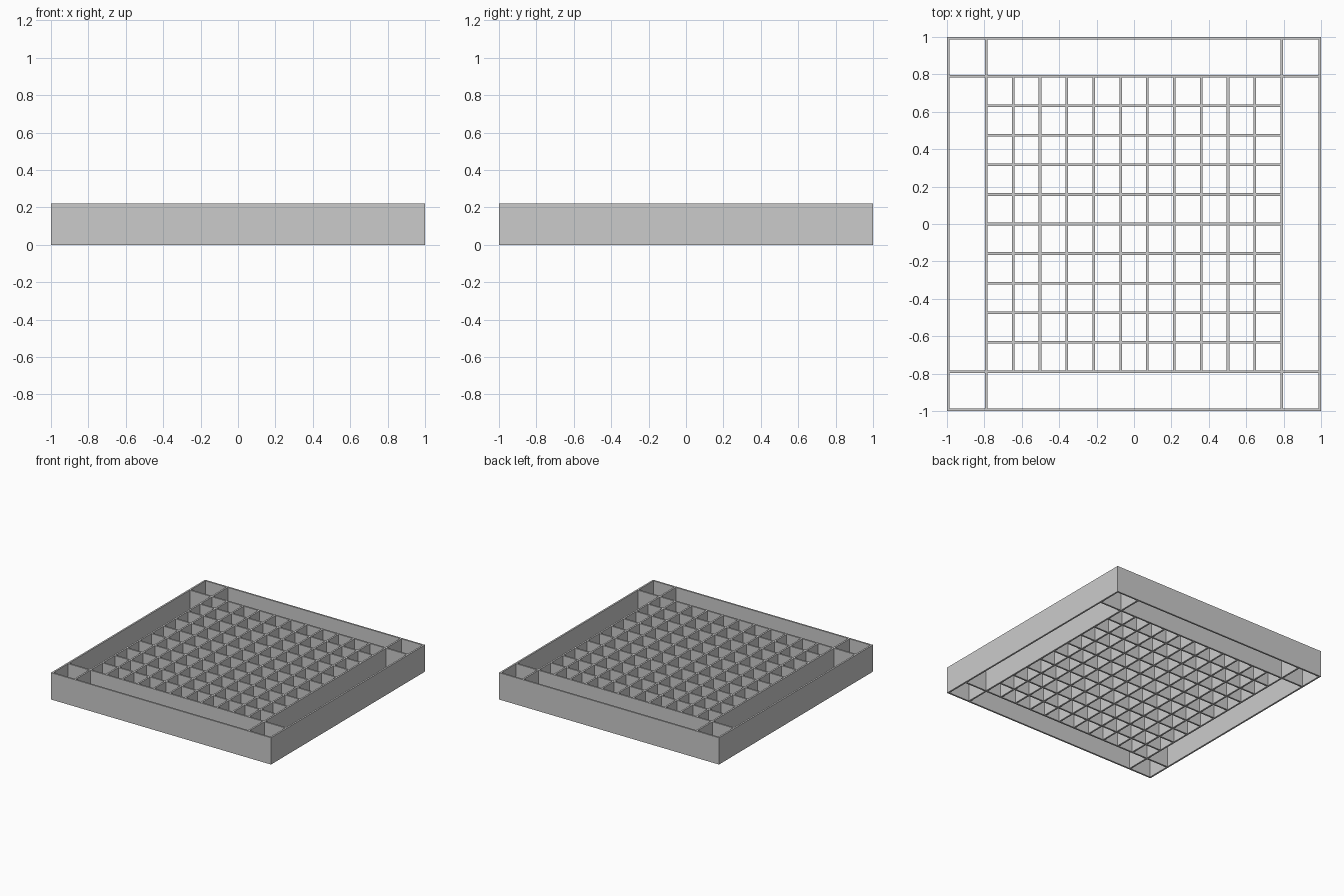
import bpy

cube = bpy.data.objects.get("Cube")
if cube:
    bpy.data.objects.remove(cube, do_unlink=True)

HEIGHT = 0.22
WALL = 0.014
INNER = 0.79      # centre line of the inner square
COLUMNS, ROWS = 11, 10

grey = bpy.data.materials.new("light grey")
grey.use_nodes = True
COLOUR = (0.6, 0.6, 0.6, 1)
grey.diffuse_color = COLOUR
grey.node_tree.nodes["Principled BSDF"].inputs["Base Color"].default_value = COLOUR


def slat(name, offset, half_length, along_x):
    """Upright flat slat running along one axis at a given offset on the other."""
    size = (2 * half_length, WALL) if along_x else (WALL, 2 * half_length)
    place = (0, offset) if along_x else (offset, 0)
    bpy.ops.mesh.primitive_cube_add(size=1, location=(*place, HEIGHT / 2))
    ob = bpy.context.object
    ob.name = name
    ob.scale = (*size, HEIGHT)
    bpy.ops.object.transform_apply(location=False, rotation=False, scale=True)
    ob.data.materials.append(grey)


# Outer frame and the long dividers that make the border channels
edge = 1 - WALL / 2
for side, label in ((-1, "low"), (1, "high")):
    slat(f"outer_wall_x_{label}", side * edge, 1, False)
    slat(f"outer_wall_y_{label}", side * edge, 1 - WALL, True)
    slat(f"divider_x_{label}", side * INNER, 1 - WALL, False)
    slat(f"divider_y_{label}", side * INNER, 1 - WALL, True)

# Inner grid of crossing slats
for i in range(1, COLUMNS):
    slat(f"grid_column_{i}", -INNER + 2 * INNER * i / COLUMNS, INNER, False)
for i in range(1, ROWS):
    slat(f"grid_row_{i}", -INNER + 2 * INNER * i / ROWS, INNER, True)
